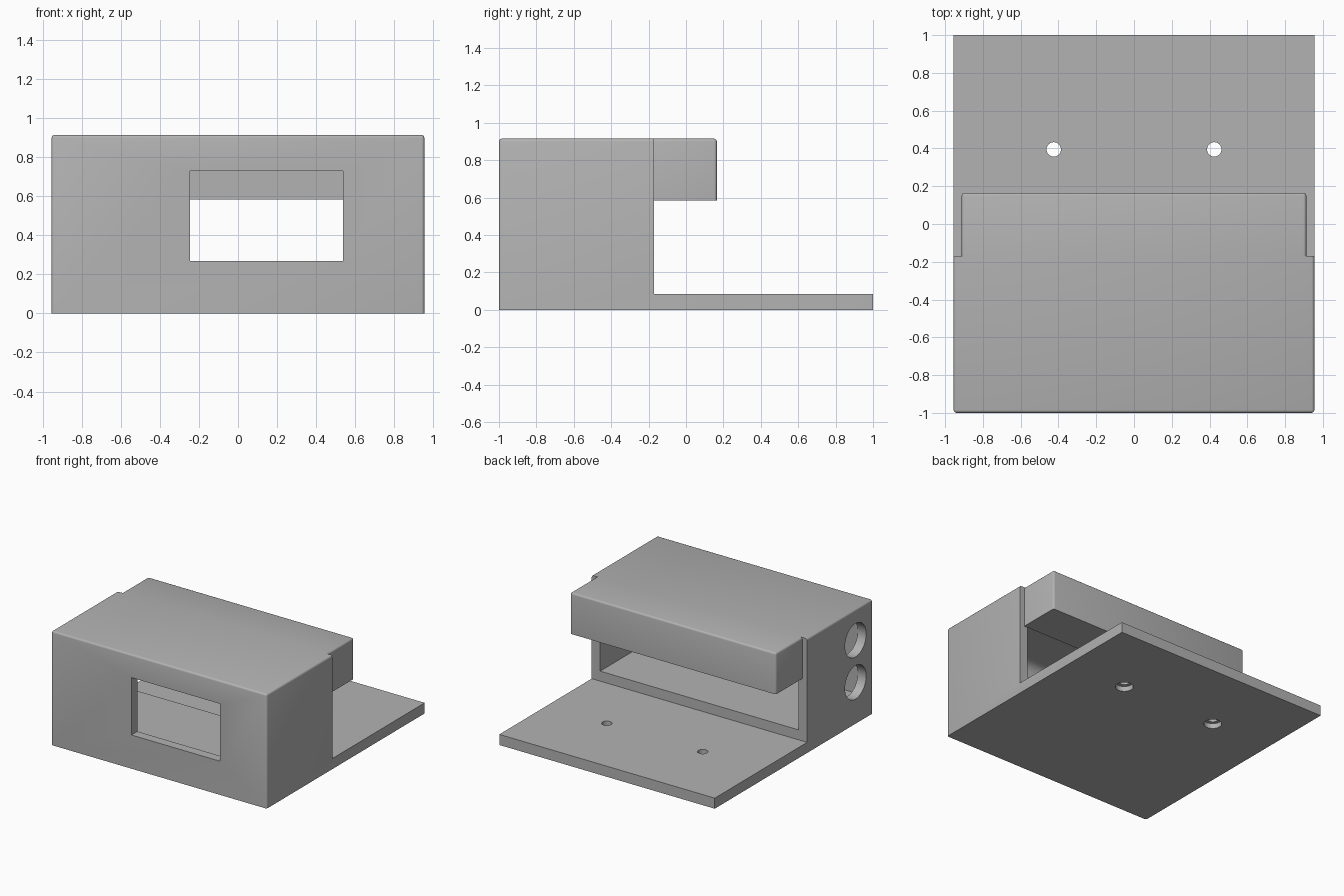
import bpy, bmesh, math
from mathutils import Matrix, Vector

old = bpy.data.objects.get("Cube")
if old:
    bpy.data.objects.remove(old, do_unlink=True)

grey = bpy.data.materials.new("plain grey")
grey.use_nodes = True
grey.diffuse_color = (0.45, 0.45, 0.45, 1)
grey.node_tree.nodes["Principled BSDF"].inputs["Base Color"].default_value = grey.diffuse_color

HALF, WALL, BACK, TOP, PLATE = 0.955, 0.075, -0.17, 0.915, 0.085


def extrude_profile(name, half_width, profile, rounded=None, radius=0.015, segments=3):
    """Extrude a (y, z) outline along x and round the edges chosen by a rule."""
    bm = bmesh.new()
    face = bm.faces.new([bm.verts.new((-half_width, y, z)) for y, z in profile])
    grown = bmesh.ops.extrude_face_region(bm, geom=[face])["geom"]
    moved = [v for v in grown if isinstance(v, bmesh.types.BMVert)]
    bmesh.ops.translate(bm, verts=moved, vec=(2 * half_width, 0, 0))
    bmesh.ops.recalc_face_normals(bm, faces=bm.faces)
    if rounded:
        edges = [e for e in bm.edges if rounded(*[v.co for v in e.verts])]
        bmesh.ops.bevel(bm, geom=edges, offset=radius, segments=segments,
                        profile=0.5, affect='EDGES')
    return finish(name, bm)


def finish(name, bm):
    mesh = bpy.data.meshes.new(name)
    bm.to_mesh(mesh)
    bm.free()
    mesh.materials.append(grey)
    obj = bpy.data.objects.new(name, mesh)
    bpy.context.collection.objects.link(obj)
    return obj


def rect(y0, y1, z0, z1):
    return [(y0, z0), (y1, z0), (y1, z1), (y0, z1)]


def cylinder(name, centre, radius, depth, axis):
    bm = bmesh.new()
    turn = Vector((0, 0, 1)).rotation_difference(Vector(axis)).to_matrix().to_4x4()
    bmesh.ops.create_cone(bm, cap_ends=True, segments=48, radius1=radius, radius2=radius,
                          depth=depth, matrix=Matrix.Translation(centre) @ turn)
    return finish(name, bm)


def cut(target, cutter):
    cutter.hide_render = True
    mod = target.modifiers.new("cut", 'BOOLEAN')
    mod.operation, mod.solver, mod.object = 'DIFFERENCE', 'EXACT', cutter
    bpy.context.view_layer.objects.active = target
    bpy.ops.object.modifier_apply(modifier=mod.name)
    bpy.data.objects.remove(cutter, do_unlink=True)


def near(value, a, b):
    return abs(a - value) < 1e-4 and abs(b - value) < 1e-4


# Housing and mounting plate in one L-shaped profile, rounded at the top and front corners
def housing_edges(a, b):
    top = near(TOP, a.z, b.z) and not near(BACK, a.y, b.y)
    return top or (near(-1, a.y, b.y) and abs(a.z - b.z) > 0.1)


housing = extrude_profile("housing", HALF,
                          [(-1, 0), (1, 0), (1, PLATE), (BACK, PLATE), (BACK, TOP), (-1, TOP)],
                          housing_edges)

# Inner cavity, open at the back, with a curved front upper corner
cut(housing, extrude_profile("cavity", HALF - WALL,
                             rect(-1 + WALL, 0.1, 0.165, TOP - WALL),
                             lambda a, b: near(-1 + WALL, a.y, b.y) and near(TOP - WALL, a.z, b.z),
                             0.08, 8))

# Front window
window = extrude_profile("window", 0.392, rect(-1.2, -0.85, 0.27, 0.73))
window.location.x = 0.147
bpy.context.view_layer.update()
cut(housing, window)

# Two round ports in the right side
for z in (0.332, 0.67):
    cut(housing, cylinder("side_port", (-HALF, -0.784, z), 0.134, 0.3, (1, 0, 0)))

# Screw holes with wider recesses underneath
for x in (-0.425, 0.425):
    cut(housing, cylinder("screw_hole", (x, 0.395, 0.04), 0.038, 0.3, (0, 0, 1)))
    cut(housing, cylinder("screw_recess", (x, 0.395, 0), 0.066, 0.08, (0, 0, 1)))


# Block overhanging the plate
def block_edges(a, b):
    top = near(TOP, a.z, b.z) and not near(BACK, a.y, b.y)
    return top or (near(0.165, a.y, b.y) and abs(a.z - b.z) > 0.1)


overhang = extrude_profile("overhang_block", 0.912, rect(BACK, 0.165, 0.585, TOP), block_edges)

for obj in (housing, overhang):
    bpy.ops.object.select_all(action='DESELECT')
    obj.select_set(True)
    bpy.context.view_layer.objects.active = obj
    bpy.ops.object.shade_smooth_by_angle(angle=math.radians(35))
